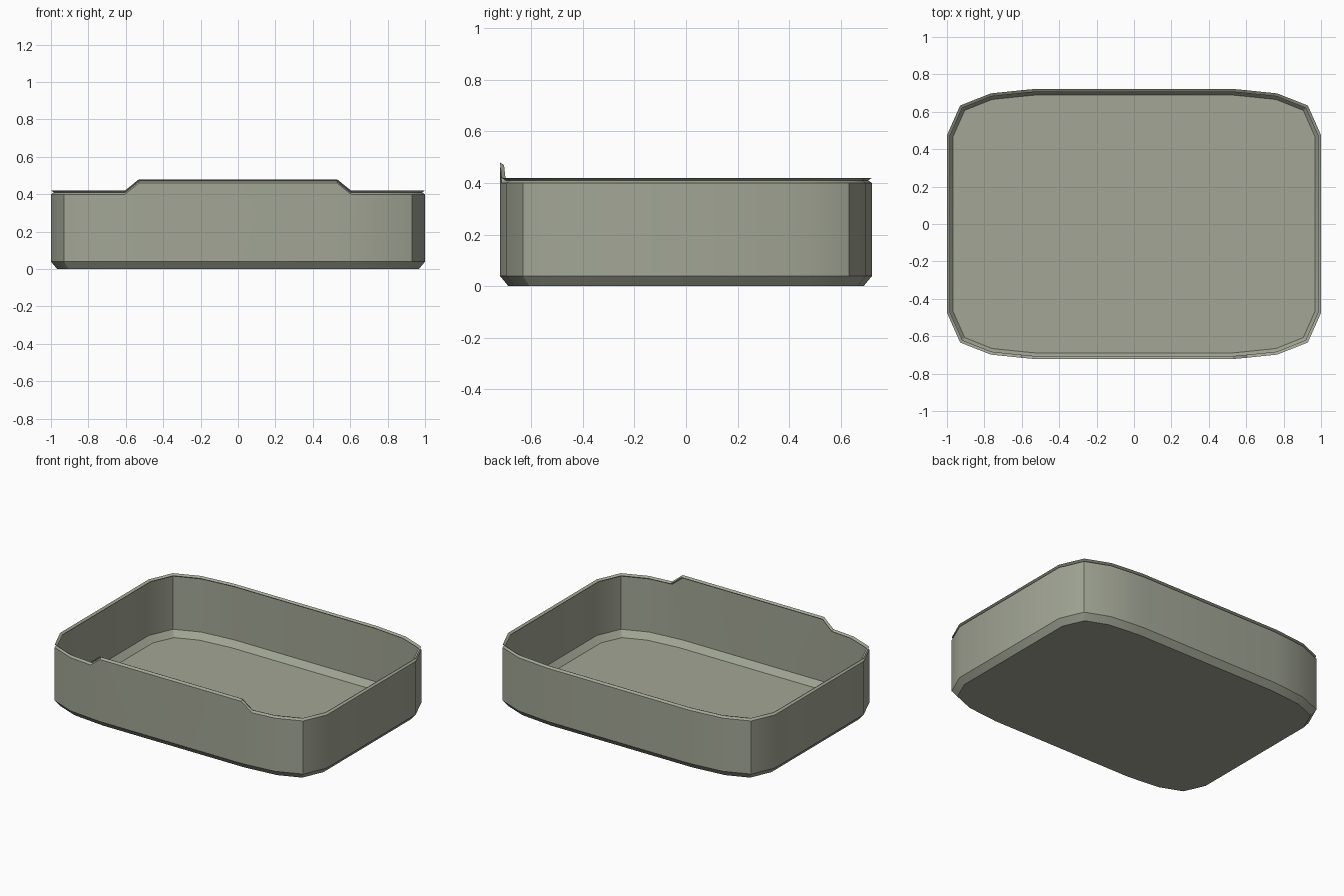
import bpy, bmesh, math
from mathutils import Vector

cube = bpy.data.objects.get("Cube")
if cube:
    bpy.data.objects.remove(cube, do_unlink=True)

# Material
mat = bpy.data.materials.new("grey olive")
mat.use_nodes = True
colour = (0.36, 0.38, 0.30, 1)
mat.diffuse_color = colour
mat.node_tree.nodes["Principled BSDF"].inputs["Base Color"].default_value = colour

# Counter-clockwise outline mirrored from one corner
corner = [(1, 0.475), (0.93, 0.633), (0.767, 0.698), (0.604, 0.715), (0.53, 0.722)]
half = corner + [(-x, y) for x, y in reversed(corner)]
outline = [Vector(p) for p in half + [(-x, -y) for x, y in half]]


def inset(points, distance):
    """Move a closed outline inward with mitred corners."""
    result = []
    for i, p in enumerate(points):
        a = (p - points[i - 1]).normalized()
        b = (points[(i + 1) % len(points)] - p).normalized()
        na, nb = Vector((-a.y, a.x)), Vector((-b.y, b.x))
        mitre = (na + nb).normalized()
        result.append(p + mitre * distance / mitre.dot(na))
    return result


def lift(p):
    """The middle of the front wall stands higher than the rest."""
    return 0.06 if p.y < 0 and abs(p.x) < 0.56 else 0


# Section of the shell: inset, height, whether it follows the raised front
section = [(0.033, 0, False), (0, 0.04, False), (0, 0.40, True),
           (0.016, 0.41, True), (0, 0.42, True)]

bm = bmesh.new()
rings = []
for distance, z, raised in section:
    ring = [bm.verts.new((q.x, q.y, z + (lift(p) if raised else 0)))
            for p, q in zip(outline, inset(outline, distance))]
    rings.append(ring)

# Floor, bevel, wall and grooved rim
bm.faces.new(list(reversed(rings[0])))
count = len(outline)
for low, high in zip(rings, rings[1:]):
    for i in range(count):
        j = (i + 1) % count
        bm.faces.new((low[i], low[j], high[j], high[i]))

mesh = bpy.data.meshes.new("tray")
bm.to_mesh(mesh)
bm.free()
mesh.materials.append(mat)
tray = bpy.data.objects.new("tray", mesh)
bpy.context.collection.objects.link(tray)

# Soft corners with crisp edges
bpy.ops.object.select_all(action='DESELECT')
tray.select_set(True)
bpy.context.view_layer.objects.active = tray
bpy.ops.object.shade_smooth_by_angle(angle=math.radians(30))
